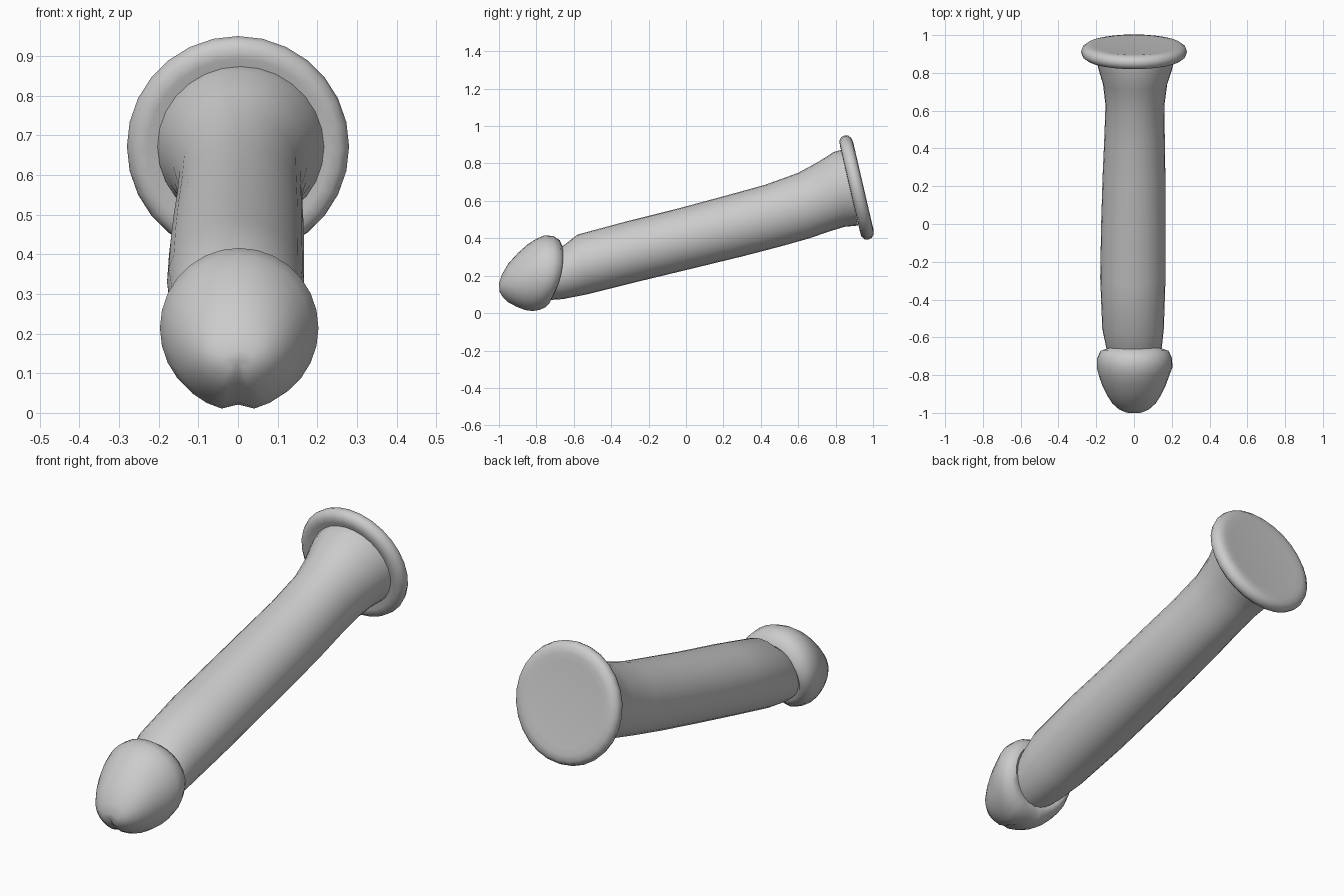
import bpy, bmesh, math
from mathutils import Vector

if "Cube" in bpy.data.objects:
    bpy.data.objects.remove(bpy.data.objects["Cube"])

grey = bpy.data.materials.new("grey")
grey.diffuse_color = (0.6, 0.6, 0.6, 1)
grey.use_nodes = True
grey.node_tree.nodes["Principled BSDF"].inputs["Base Color"].default_value = grey.diffuse_color
SIDES = 28


def loft(name, rings, groove=0.0):
    """Skin rings given as (top y, top z, bottom y, bottom z, half width, x shift, side bow in y)."""
    bm = bmesh.new()
    loops = []
    for ty, tz, by, bz, hw, sx, bow in rings:
        top, bot = Vector((sx, ty, tz)), Vector((sx, by, bz))
        mid, half = (top + bot) / 2, (top - bot) / 2
        loop = []
        for i in range(SIDES):
            a = 2 * math.pi * i / SIDES
            p = mid + half * math.cos(a) + Vector((hw * math.sin(a), 0, 0))
            p.y += bow * math.sin(a) ** 2
            if i == SIDES // 2:                      # crease along the underside
                p += half.normalized() * groove
            loop.append(bm.verts.new(p))
        loops.append(loop)
    for a, b in zip(loops, loops[1:]):
        for i in range(SIDES):
            j = (i + 1) % SIDES
            bm.faces.new((a[i], a[j], b[j], b[i]))
    bm.faces.new(loops[0][::-1])
    bm.faces.new(loops[-1])
    bmesh.ops.recalc_face_normals(bm, faces=bm.faces[:])
    mesh = bpy.data.meshes.new(name)
    bm.to_mesh(mesh)
    bm.free()
    mesh.materials.append(grey)
    obj = bpy.data.objects.new(name, mesh)
    bpy.context.collection.objects.link(obj)
    bpy.ops.object.select_all(action='DESELECT')
    obj.select_set(True)
    bpy.context.view_layer.objects.active = obj
    bpy.ops.object.shade_smooth_by_angle(angle=math.radians(50))
    return obj


# Slightly curved shaft, flaring into the base
loft("shaft", [
    (-.70, .34, -.73, .07, .13, 0, 0),
    (-.65, .365, -.66, .075, .147, 0, 0),
    (-.58, .42, -.53, .10, .163, -.005, 0),
    (-.32, .49, -.25, .17, .173, -.006, 0),
    (-.04, .56, .04, .24, .170, -.004, 0),
    (.22, .63, .30, .303, .166, 0, 0),
    (.42, .685, .50, .355, .160, .003, 0),
    (.60, .75, .66, .40, .156, .005, 0),
    (.71, .81, .77, .438, .170, .006, 0),
    (.79, .862, .85, .462, .195, .007, 0),
    (.84, .875, .92, .468, .21, .007, 0),
])

# Rounded bulb with a raised rear ridge
loft("rounded_tip", [
    (-.68, .33, -.73, .10, .13, .003, .02),
    (-.66, .355, -.725, .065, .155, .003, .025),
    (-.675, .39, -.735, .045, .182, .003, .03),
    (-.71, .412, -.755, .025, .199, .003, .02),
    (-.755, .416, -.785, .012, .200, .003, .01),
    (-.80, .398, -.82, .006, .184, 0, 0),
    (-.85, .365, -.86, .012, .168, 0, 0),
    (-.90, .32, -.905, .03, .145, 0, 0),
    (-.95, .265, -.95, .055, .115, 0, 0),
    (-.985, .205, -.98, .085, .078, 0, 0),
    (-1.0, .16, -.997, .115, .04, 0, 0),
], groove=.015)

# Tilted round base with a rolled rim: (radius, offset along its axis)
axis = Vector((0, .974, .226))
up = Vector((0, -.226, .974))
centre = Vector((0, .912, .672))
rings = []
for r, d in [(.20, -.025), (.235, -.036), (.262, -.034), (.28, -.02), (.286, 0),
             (.28, .02), (.262, .033), (.235, .037), (.20, .034)]:
    t, b = centre + axis * d + up * r, centre + axis * d - up * r
    rings.append((t.y, t.z, b.y, b.z, r * .98, 0, 0))
loft("base_disc", rings)
